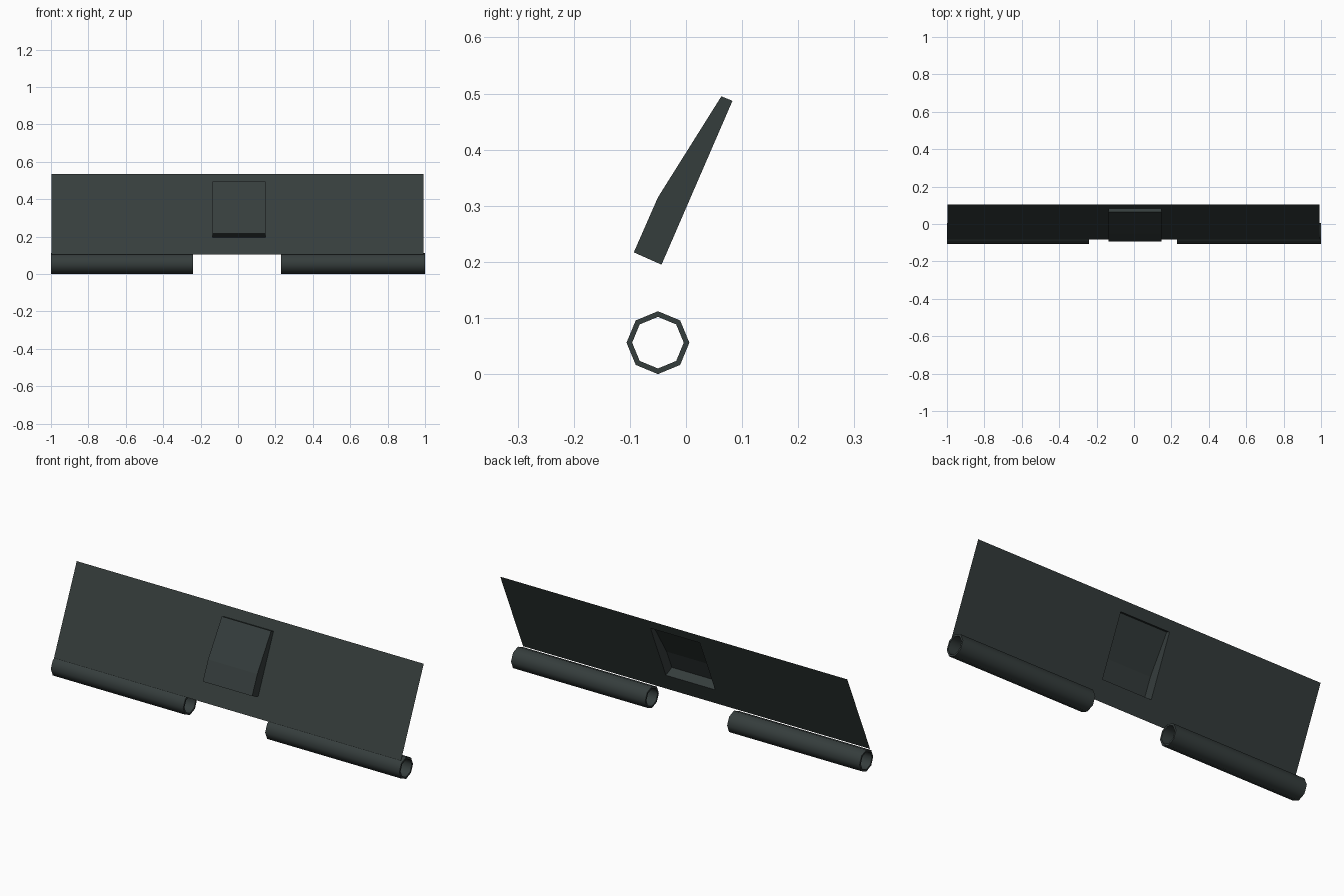
import bpy, bmesh, math
from mathutils import Vector

if "Cube" in bpy.data.objects:
    bpy.data.objects.remove(bpy.data.objects["Cube"])

mat = bpy.data.materials.new("dark grey green")
mat.diffuse_color = (0.036, 0.047, 0.046, 1)
mat.use_nodes = True
mat.node_tree.nodes["Principled BSDF"].inputs["Base Color"].default_value = mat.diffuse_color


def finish(name, bm):
    me = bpy.data.meshes.new(name)
    bm.to_mesh(me)
    bm.free()
    me.materials.append(mat)
    ob = bpy.data.objects.new(name, me)
    bpy.context.collection.objects.link(ob)
    return ob


BOTTOM, TOP = (-0.083, 0.104), (0.104, 0.536)
BOX_X = (-0.137, 0.146)


def on_sheet(x, z):
    t = (z - BOTTOM[1]) / (TOP[1] - BOTTOM[1])
    return Vector((x, BOTTOM[0] + t * (TOP[0] - BOTTOM[0]), z))


# Leaning thin sheet with an opening behind the pocket
bm = bmesh.new()
xs = (-0.998, *BOX_X, 0.993)
zs = (BOTTOM[1], 0.195, 0.487, TOP[1])
grid = [[bm.verts.new(on_sheet(x, z)) for x in xs] for z in zs]
for r in range(3):
    for c in range(3):
        if (r, c) != (1, 1):
            bm.faces.new((grid[r][c], grid[r][c + 1], grid[r + 1][c + 1], grid[r + 1][c]))
finish("flap_sheet", bm)

# Wedge-shaped raised pocket, open at the back
bm = bmesh.new()
profile = [tuple(on_sheet(0, 0.195)[1:]), (-0.093, 0.217), (-0.05, 0.315),
           (0.063, 0.495), tuple(on_sheet(0, 0.487)[1:])]
left, right = [[bm.verts.new((x, y, z)) for y, z in profile] for x in BOX_X]
for i in range(4):
    bm.faces.new((left[i], right[i], right[i + 1], left[i + 1]))
bm.faces.new(left)
bm.faces.new(right[::-1])
bmesh.ops.recalc_face_normals(bm, faces=bm.faces)
# make sure the shell faces outwards
bm.normal_update()
if sum(f.normal.y * f.calc_area() for f in bm.faces) > 0:
    bmesh.ops.reverse_faces(bm, faces=bm.faces)
finish("raised_pocket", bm)


# Hollow eight-sided hinge tubes, smooth around
def tube(name, x0, x1, outer=0.056, inner=0.046, n=8):
    bm = bmesh.new()
    loops = []
    for x, r in ((x0, outer), (x1, outer), (x1, inner), (x0, inner)):
        loops.append([bm.verts.new((x, -0.05 + r * math.cos(2 * math.pi * k / n),
                                    0.056 + r * math.sin(2 * math.pi * k / n)))
                      for k in range(n)])
    for j in range(4):
        a, b = loops[j], loops[(j + 1) % 4]
        for k in range(n):
            m = (k + 1) % n
            bm.faces.new((a[k], b[k], b[m], a[m]))
    bmesh.ops.recalc_face_normals(bm, faces=bm.faces)
    ob = finish(name, bm)
    bpy.ops.object.select_all(action='DESELECT')
    ob.select_set(True)
    bpy.context.view_layer.objects.active = ob
    bpy.ops.object.shade_smooth_by_angle(angle=math.radians(50))


tube("hinge_tube_left", -1.0, -0.24)
tube("hinge_tube_right", 0.23, 1.0)
